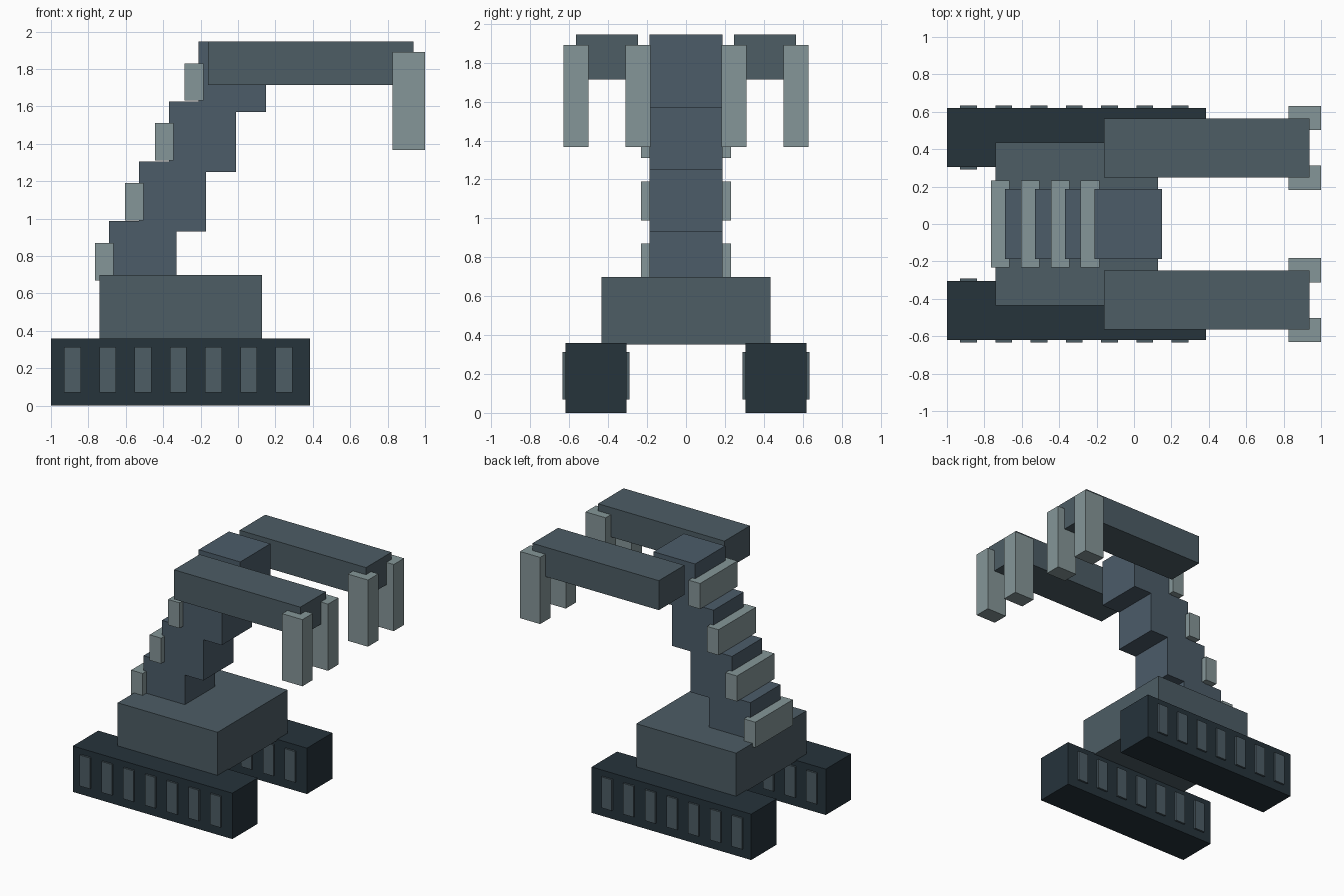
import bpy
import bmesh
from mathutils import Vector

if "Cube" in bpy.data.objects:
    bpy.data.objects.remove(bpy.data.objects["Cube"])


def material(name, rgb):
    m = bpy.data.materials.new(name)
    m.diffuse_color = (*rgb, 1)
    m.use_nodes = True
    m.node_tree.nodes["Principled BSDF"].inputs["Base Color"].default_value = m.diffuse_color
    return m


DARK = material("dark_track", (0.019, 0.033, 0.044))
STEEL = material("steel", (0.074, 0.109, 0.130))
BLUE = material("blue_steel", (0.072, 0.107, 0.141))
PALE = material("pale_steel", (0.235, 0.305, 0.314))


def box(name, x, y, z, mat):
    """Box from (min, max) ranges on each axis."""
    lo, hi = Vector((x[0], y[0], z[0])), Vector((x[1], y[1], z[1]))
    bm = bmesh.new()
    bmesh.ops.create_cube(bm, size=1)
    bmesh.ops.scale(bm, vec=hi - lo, verts=bm.verts)
    mesh = bpy.data.meshes.new(name)
    bm.to_mesh(mesh)
    bm.free()
    mesh.materials.append(mat)
    ob = bpy.data.objects.new(name, mesh)
    ob.location = (lo + hi) / 2
    bpy.context.collection.objects.link(ob)
    return ob


def pair(name, x, y, z, mat):
    """The same box on the left and right sides."""
    box(name + "_left", x, y, z, mat)
    box(name + "_right", x, (-y[1], -y[0]), z, mat)


# Tracks with pads passing through both side faces
pair("track", (-1.0, 0.385), (0.305, 0.62), (0, 0.36), DARK)
for i in range(7):
    cx = -0.885 + i * 0.1885
    pair(f"track_pad_{i + 1}", (cx - 0.045, cx + 0.045), (0.291, 0.634), (0.07, 0.313), STEEL)

# Hull
box("hull", (-0.74, 0.127), (-0.435, 0.435), (0.352, 0.698), STEEL)

# Leaning stepped spine with back plates
for i in range(4):
    dx, dz = i * 0.16, i * 0.32
    box(f"spine_block_{i + 1}", (-0.69 + dx, -0.33 + dx), (-0.187, 0.187),
        (0.61 + dz, 0.986 + dz), BLUE)
    box(f"back_plate_{i + 1}", (-0.765 + dx, -0.665 + dx), (-0.232, 0.232),
        (0.67 + dz, 0.87 + dz), PALE)

# Forward arms, each with two hanging claws
pair("arm", (-0.16, 0.937), (0.248, 0.565), (1.715, 1.946), STEEL)
pair("outer_claw", (0.825, 1.0), (0.502, 0.63), (1.367, 1.89), PALE)
pair("inner_claw", (0.825, 1.0), (0.183, 0.312), (1.367, 1.89), PALE)
